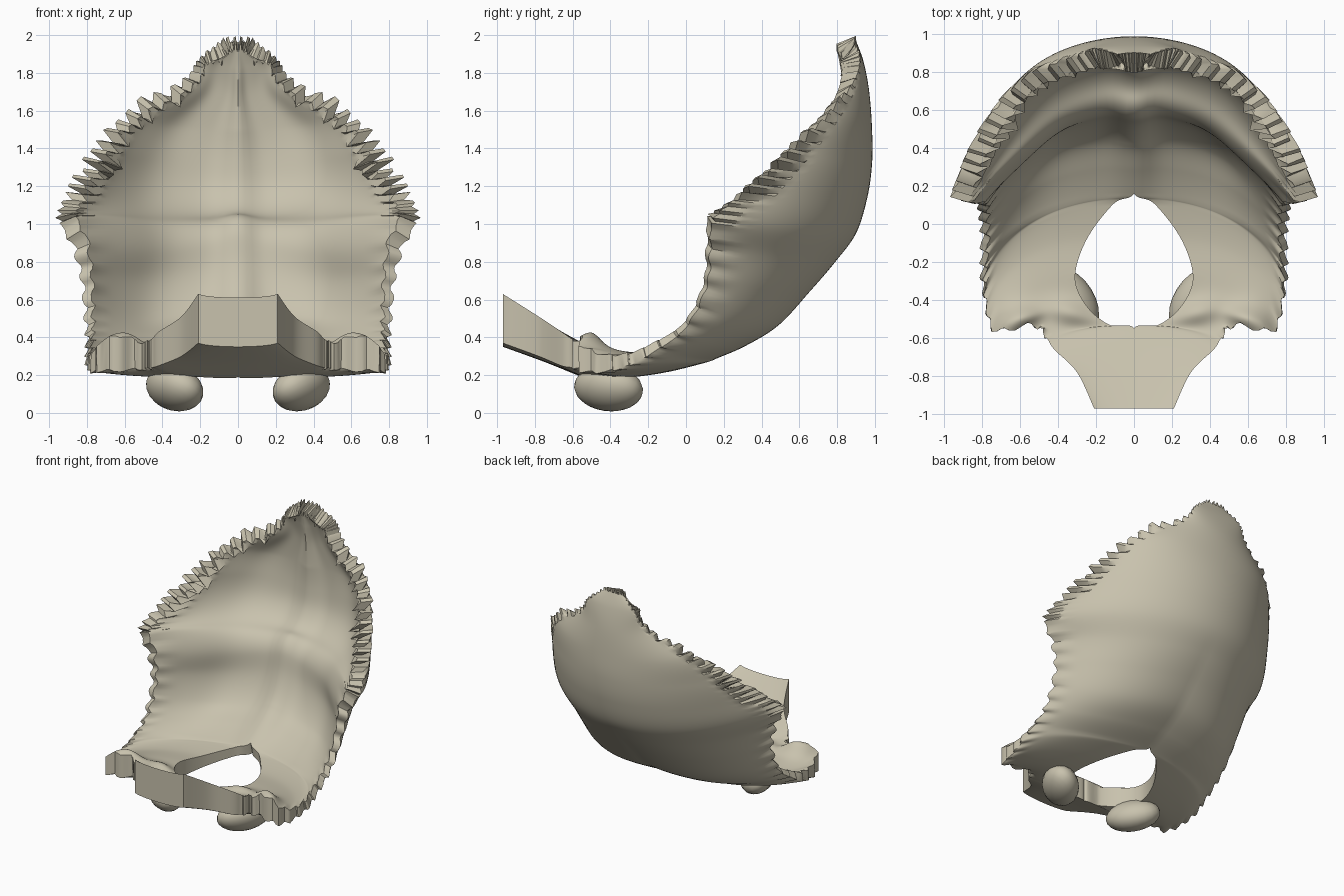
import bpy, bmesh, random
from math import sin, cos, radians, exp, pi
from mathutils import Vector, Matrix

random.seed(4)
cube = bpy.data.objects.get("Cube")
if cube:
    bpy.data.objects.remove(cube, do_unlink=True)

bone = bpy.data.materials.new("bone")
bone.use_nodes = True
bone.diffuse_color = (0.58, 0.54, 0.42, 1)
bone.node_tree.nodes["Principled BSDF"].inputs["Base Color"].default_value = (0.58, 0.54, 0.42, 1)

# Ribs run from the midline (or opening rim) to the outer edge:
# start point, end point, downward sag, thickness
PLATE = [
    ((0, .90, 1.97), (.09, .89, 1.96), 0, .11),
    ((0, .94, 1.86), (.20, .92, 1.88), 0, .11),
    ((0, .97, 1.70), (.29, .89, 1.76), 0, .10),
    ((0, .985, 1.50), (.59, .75, 1.58), 0, .09),
    ((0, .985, 1.32), (.76, .54, 1.37), 0, .09),
    ((0, .96, 1.14), (.87, .34, 1.19), 0, .09),
    ((0, .90, .95), (.95, .15, 1.03), 0, .10),
    ((0, .79, .80), (.87, .13, .88), .02, .09),
    ((0, .66, .65), (.83, .12, .72), .03, .08),
    ((0, .50, .48), (.81, .06, .55), .04, .08),
]
BASE = [
    ((0, .33, .37), (.80, -.03, .42), .03, .08),
    ((0, .18, .30), (.80, -.16, .33), .02, .07),
    ((.11, .11, .27), (.80, -.28, .26), .01, .07),
    ((.25, -.08, .22), (.78, -.42, .22), 0, .09),
    ((.31, -.28, .19), (.73, -.56, .22), 0, .13),
    ((.25, -.43, .19), (.54, -.53, .23), 0, .13),
    ((.13, -.53, .19), (.46, -.60, .24), 0, .15),
    ((0, -.55, .19), (.42, -.66, .25), 0, .18),
    ((0, -.75, .27), (.30, -.78, .30), 0, .21),
    ((0, -.97, .35), (.21, -.97, .37), 0, .26),
]
RIBS = [Vector((*a, *b, s, t)) for a, b, s, t in PLATE + BASE]
STEPS, COLS, SWEEP = 12, 26, radians(70)
LAST = len(RIBS) - 1


def rib(r):
    """Smooth interpolation between neighbouring ribs."""
    i = max(0, min(int(r), LAST - 1))
    f = r - i
    p0, p1, p2, p3 = [RIBS[max(0, min(k, LAST))] for k in range(i - 1, i + 3)]
    v = 0.5 * (2 * p1 + (p2 - p0) * f + (2 * p0 - 5 * p1 + 4 * p2 - p3) * f * f
               + (3 * p1 - p0 - 3 * p2 + p3) * f ** 3)
    v[0] = max(v[0], 0)
    return v


def outer(r, u):
    """Point on the outer surface."""
    v = rib(max(0, min(r, LAST)))
    k = u * SWEEP
    return Vector((v[0] + (v[3] - v[0]) * sin(k) / sin(SWEEP),
                   v[1] + (v[4] - v[1]) * (1 - cos(k)) / (1 - cos(SWEEP)),
                   v[2] + (v[5] - v[2]) * u * u - v[6] * sin(pi * u)))


def bump(x, centre, width):
    return exp(-((x - centre) / width) ** 2)


def inward(r, u):
    """Offset from outer to inner surface, with ridges, hollows and lumps."""
    e = 0.02
    du = outer(r, min(u + e, 1)) - outer(r, max(u - e, 0))
    dr = outer(r + 0.25, u) - outer(r - 0.25, u)
    n = -du.cross(dr).normalized()
    w = max(0, min((r - 8.5) / 6, 1))
    w = w * w * (3 - 2 * w)
    n = n.lerp(Vector((0, 0, 1)), w).normalized()
    if outer(r, u).x < 1e-4:
        n.x = 0
    thick = rib(r)[7]
    # broad cross ridge and midline ridge
    thick += 0.15 * bump(r, 6.9 - 0.4 * u, 1.2) * (1 - u ** 4)
    fade = max(0, min(1, r / 3, (12 - r) / 3))
    thick += 0.05 * bump(u, 0, 0.1) * fade
    thick -= 0.02 * bump(u, 0.45, 0.2) * fade
    # thin side border, side process and rim swelling
    thick *= 1 - 0.45 * u ** 6 * bump(r, 9.5, 2)
    thick += 0.08 * bump(r, 14.5, 0.5) * bump(u, 0.85, 0.25)
    thick += 0.05 * bump(r, 15.2, 0.6) * bump(u, 0.3, 0.3)
    return n * thick


def tooth(i):
    """Signed length of the edge tooth at sample i."""
    r = i / STEPS
    if r < 6.2:
        size = 0.35 if r < 2 else 0.55 if r > 5.2 else 1
        deep = 0.14 if i in (49, 52) else random.uniform(0.02, 0.07)
        return size * (-deep if i % 3 == 1 else random.uniform(0.0, 0.04))
    if r < 16:
        return 0.016 * sin(i * 0.8) + random.uniform(-0.005, 0.005)
    return 0


def finish(name, bm, angle):
    bmesh.ops.recalc_face_normals(bm, faces=bm.faces[:])
    mesh = bpy.data.meshes.new(name)
    bm.to_mesh(mesh)
    bm.free()
    mesh.materials.append(bone)
    obj = bpy.data.objects.new(name, mesh)
    bpy.context.collection.objects.link(obj)
    bpy.ops.object.select_all(action="DESELECT")
    obj.select_set(True)
    bpy.context.view_layer.objects.active = obj
    bpy.ops.object.shade_smooth_by_angle(angle=radians(angle))


# Curved plate, opening and front block, as one closed shell
bm = bmesh.new()
outside, inside = [], []
hub = Vector((0, 0.6, 0.9))
for i in range(LAST * STEPS + 1):
    r = i / STEPS
    spike = (outer(r, 1) - hub).normalized() * tooth(i)
    skew = random.uniform(0.5, 1.2)
    row_out, row_in = [], []
    for j in range(COLS + 1):
        u = j / COLS
        p = outer(r, u)
        q = p + inward(r, u)
        w = max(0, (u - 0.84) / 0.16)
        if i == 0:
            lift = Vector((0, 0, random.uniform(-0.02, 0.03)))
            p, q = p + lift, q + lift
        row_out.append(bm.verts.new(p + spike * w))
        row_in.append(bm.verts.new(q + spike * w * skew))
    outside.append(row_out)
    inside.append(row_in)


def skin(a, b):
    for k in range(len(a) - 1):
        bm.faces.new((a[k], a[k + 1], b[k + 1], b[k]))


for i in range(len(outside) - 1):
    skin(outside[i], outside[i + 1])
    skin(inside[i + 1], inside[i])
    # outer edge wall and the wall of the opening
    skin([outside[i][-1], outside[i + 1][-1]], [inside[i][-1], inside[i + 1][-1]])
    if max(outside[i][0].co.x, outside[i + 1][0].co.x) > 1e-4:
        skin([outside[i + 1][0], outside[i][0]], [inside[i + 1][0], inside[i][0]])
skin(inside[0], outside[0])
skin(outside[-1], inside[-1])
bmesh.ops.mirror(bm, geom=bm.verts[:] + bm.edges[:] + bm.faces[:], axis="X", merge_dist=0.0005)
finish("skull_back_plate", bm, 35)

# Rounded joint knobs under either side of the opening, converging to the front
for side, name in ((1, "left"), (-1, "right")):
    bm = bmesh.new()
    matrix = (Matrix.Translation((0.335 * side, -0.41, 0.13))
              @ Matrix.Rotation(radians(-32 * side), 4, "Z")
              @ Matrix.Rotation(radians(-38 * side), 4, "Y")
              @ Matrix.Diagonal((0.14, 0.20, 0.11, 1)))
    bmesh.ops.create_uvsphere(bm, u_segments=20, v_segments=12, radius=1, matrix=matrix)
    finish(name + "_joint_knob", bm, 60)
